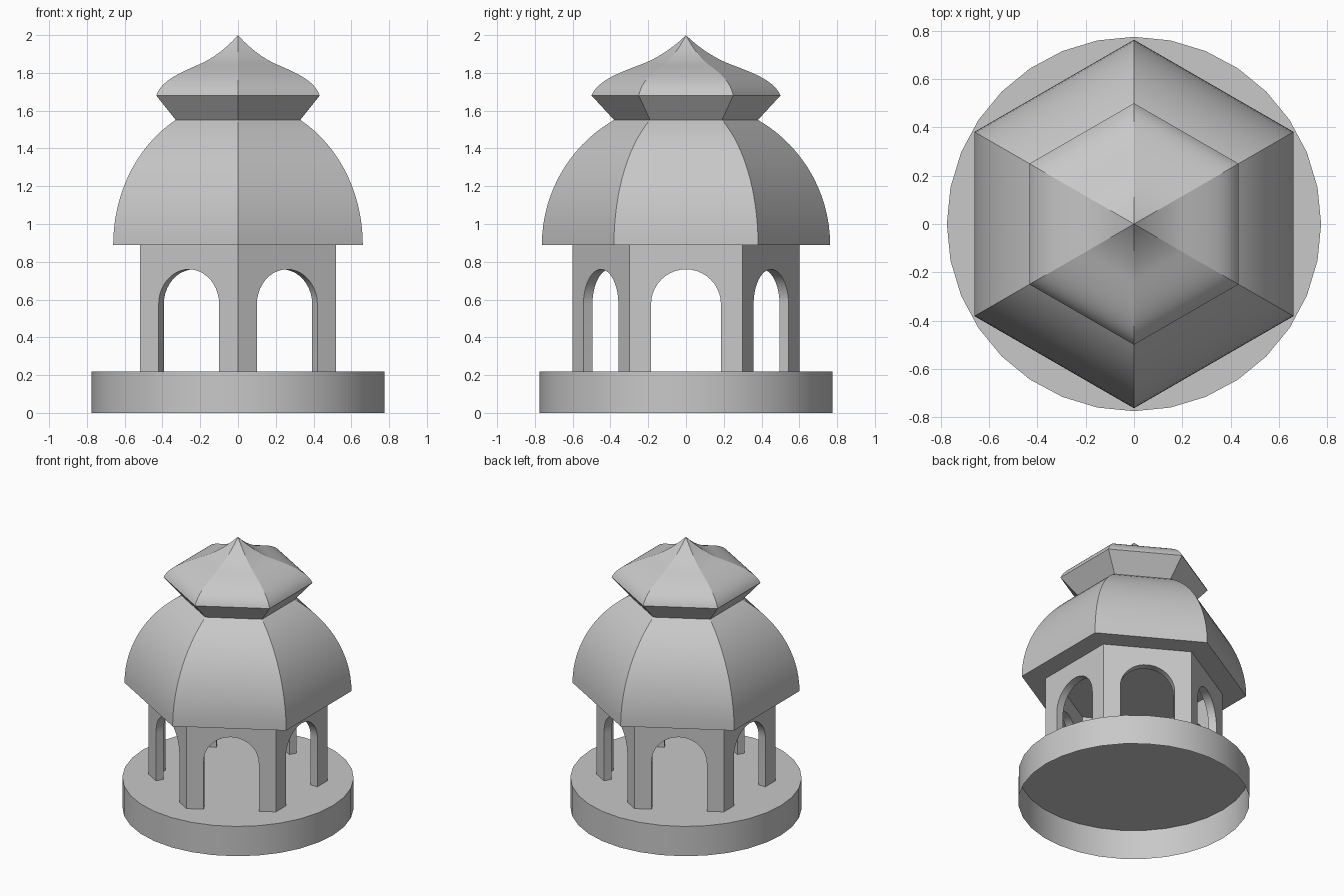
import bpy, bmesh
from math import sin, cos, tan, pi, radians
from mathutils import Vector, Matrix
from mathutils.geometry import interpolate_bezier

if "Cube" in bpy.data.objects:
    bpy.data.objects.remove(bpy.data.objects["Cube"])

GREY = (0.58, 0.58, 0.58, 1)
stone = bpy.data.materials.new("grey stone")
stone.use_nodes = True
stone.diffuse_color = GREY
stone.node_tree.nodes["Principled BSDF"].inputs["Base Color"].default_value = GREY


def finish(name, bm, angle):
    bmesh.ops.recalc_face_normals(bm, faces=bm.faces)
    mesh = bpy.data.meshes.new(name)
    bm.to_mesh(mesh)
    bm.free()
    mesh.materials.append(stone)
    obj = bpy.data.objects.new(name, mesh)
    bpy.context.collection.objects.link(obj)
    bpy.ops.object.select_all(action='DESELECT')
    obj.select_set(True)
    bpy.context.view_layer.objects.active = obj
    bpy.ops.object.shade_smooth_by_angle(angle=radians(angle))


def lathe(name, profile, sides, angle, closed_base=True):
    """Stack of regular polygons, one corner on the y axis, closed at the top."""
    bm = bmesh.new()
    rings = []
    for r, z in profile:
        if r < 0.001:
            rings.append([bm.verts.new((0, 0, z))] * sides)
        else:
            turns = [pi / 2 + 2 * pi * k / sides for k in range(sides)]
            rings.append([bm.verts.new((r * cos(a), r * sin(a), z)) for a in turns])
    for low, high in zip(rings, rings[1:]):
        for k in range(sides):
            j = (k + 1) % sides
            corners = [low[k], low[j], high[j], high[k]]
            bm.faces.new(list(dict.fromkeys(corners)))
    if closed_base:
        bm.faces.new(rings[0])
    if rings[-1][0] is not rings[-1][1]:
        bm.faces.new(rings[-1])
    finish(name, bm, angle)


# Round platform, hollow underneath
FLOOR, EAVES = 0.22, 0.89
lathe("platform", [(0.775, 0), (0.775, FLOOR)], 32, 30, closed_base=False)

# Six mitred wall panels, each with an arched doorway
HALF, APOTHEM, THICK = 0.3, 0.52, 0.055
ARCH, SPRING, STEPS = 0.185, 0.575, 20


def panel_rims(half):
    """Matching points along the doorway and along the panel's outer edge."""
    turns = [pi * i / STEPS for i in range(STEPS + 1)]
    door = [(ARCH * cos(a), SPRING + ARCH * sin(a)) for a in turns]
    edge = [(half * cos(a), EAVES) for a in turns]
    return ([(ARCH, FLOOR)] + door + [(-ARCH, FLOOR)],
            [(half, FLOOR)] + edge + [(-half, FLOOR)])


bm = bmesh.new()
for k in range(6):
    turn = Matrix.Rotation(pi * k / 3, 3, 'Z')
    rims = []
    for depth in (0, THICK):
        for rim in panel_rims(HALF - depth * tan(pi / 6)):
            rims.append([bm.verts.new(turn @ Vector((APOTHEM - depth, y, z))) for y, z in rim])
    door_out, edge_out, door_in, edge_in = rims
    # Outer face, reveal, inner face and outer edge in turn
    loop = [edge_out, door_out, door_in, edge_in, edge_out]
    for a, b in zip(loop, loop[1:]):
        for i in range(len(a) - 1):
            bm.faces.new([a[i], a[i + 1], b[i + 1], b[i]])
finish("arched_walls", bm, 30)

# Six-sided dome following a circular arc
DOME = 0.763
dome = [(DOME * cos(radians(a)), EAVES + DOME * sin(radians(a))) for a in range(0, 61, 4)]
lathe("dome", dome, 6, 20)

# Flared neck and onion-shaped cap
shoulder = [(0.5, 1.68), (0.47, 1.755), (0.37, 1.795), (0.25, 1.84)]
tip = [(0.25, 1.84), (0.15, 1.875), (0.06, 1.94), (0, 2)]
cap = [(0.38, 1.55)]
for curve in (shoulder, tip):
    points = interpolate_bezier(*[Vector((r, z, 0)) for r, z in curve], 13)
    cap += [(p.x, p.y) for p in points[(curve is tip):]]
lathe("onion_cap", cap, 6, 14)
